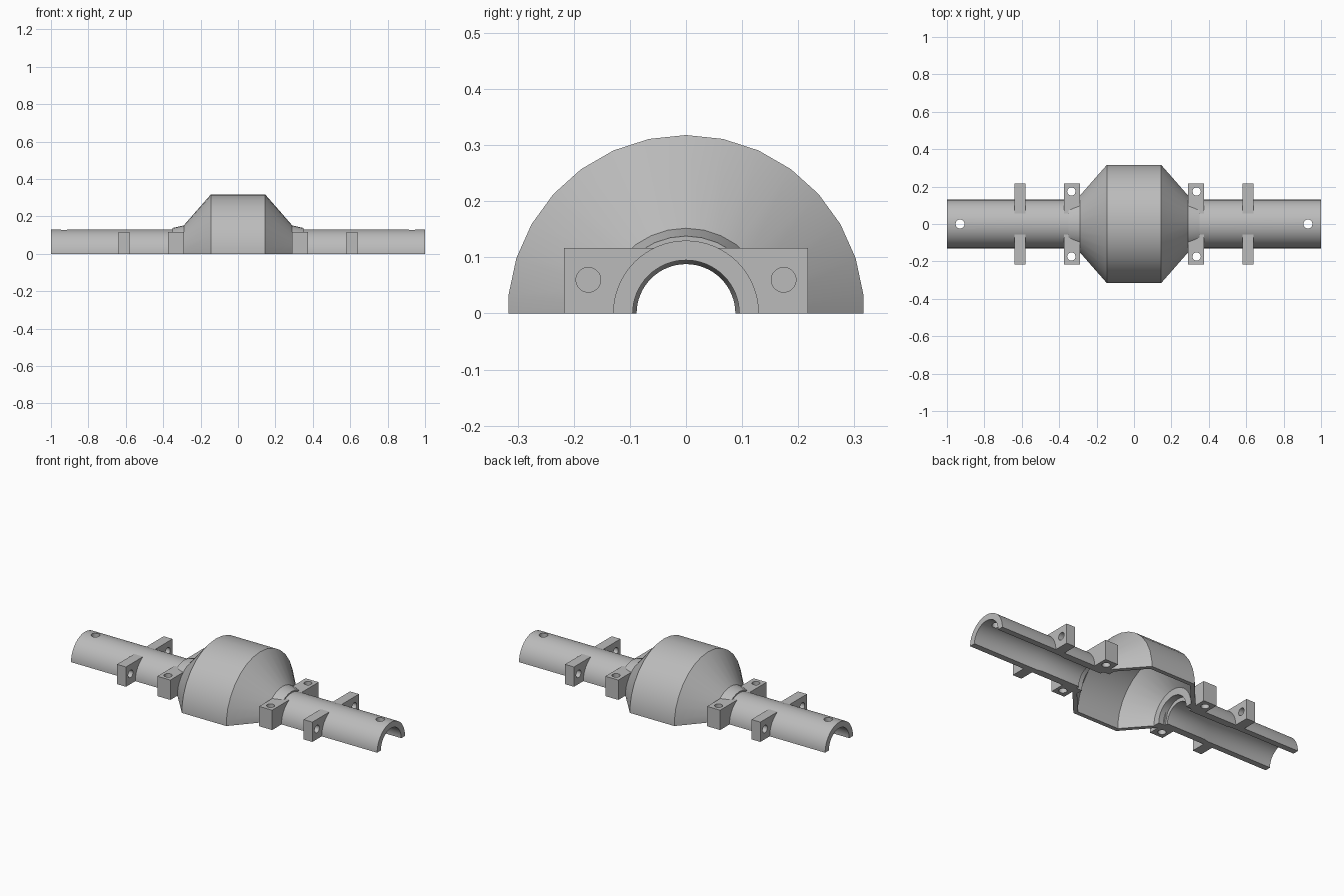
import bpy, bmesh
from math import sin, cos, pi, radians
from mathutils import Matrix, Vector

cube = bpy.data.objects.get("Cube")
if cube:
    bpy.data.objects.remove(cube)

# Single metal colour
metal = bpy.data.materials.new("cast grey metal")
metal.use_nodes = True
GREY = (0.5, 0.5, 0.5, 1)
metal.diffuse_color = GREY
metal.node_tree.nodes["Principled BSDF"].inputs["Base Color"].default_value = GREY


def make_object(name, bm):
    bmesh.ops.recalc_face_normals(bm, faces=bm.faces)
    mesh = bpy.data.meshes.new(name)
    bm.to_mesh(mesh)
    bm.free()
    mesh.materials.append(metal)
    obj = bpy.data.objects.new(name, mesh)
    bpy.context.collection.objects.link(obj)
    return obj


def half_revolve(name, profile, segments):
    """Sweep a closed (x, radius) profile over the upper half turn about x."""
    bm = bmesh.new()
    step = 2 * pi / segments
    inner = int((pi / 2 - 1e-4) / step)
    stations = [(k * step, 1) for k in range(-inner, inner + 1)]
    # the last chord is cut flat where it meets the split plane
    left = pi / 2 - inner * step
    end = cos(step / 2) / cos(left - step / 2)
    stations = [(-pi / 2, end)] + stations + [(pi / 2, end)]
    rings = [[bm.verts.new((x, r * f * sin(a), r * f * cos(a))) for x, r in profile]
             for a, f in stations]
    n = len(profile)
    for a, b in zip(rings, rings[1:]):
        for i in range(n):
            j = (i + 1) % n
            bm.faces.new((a[i], a[j], b[j], b[i]))
    bm.faces.new(rings[0])
    bm.faces.new(rings[-1])
    return make_object(name, bm)


def extrude_x(name, outline, x0, x1):
    """Extrude a (y, z) outline from x0 to x1."""
    bm = bmesh.new()
    face = bm.faces.new([bm.verts.new((x0, y, z)) for y, z in outline])
    geom = bmesh.ops.extrude_face_region(bm, geom=[face])["geom"]
    moved = [v for v in geom if isinstance(v, bmesh.types.BMVert)]
    bmesh.ops.translate(bm, verts=moved, vec=(x1 - x0, 0, 0))
    return make_object(name, bm)


def drill(obj, centre, radius, length, axis):
    bm = bmesh.new()
    turn = Matrix.Rotation(pi / 2, 4, 'Y') if axis == 'X' else Matrix()
    bmesh.ops.create_cone(bm, cap_ends=True, segments=32, radius1=radius, radius2=radius,
                          depth=length, matrix=Matrix.Translation(Vector(centre)) @ turn)
    cutter = make_object("drill_cutter", bm)
    cutter.hide_render = True
    mod = obj.modifiers.new("hole", 'BOOLEAN')
    mod.operation = 'DIFFERENCE'
    mod.solver = 'EXACT'
    mod.object = cutter
    select(obj)
    bpy.ops.object.modifier_apply(modifier=mod.name)
    bpy.data.objects.remove(cutter)


def select(obj):
    bpy.ops.object.select_all(action='DESELECT')
    obj.select_set(True)
    bpy.context.view_layer.objects.active = obj


def smooth(obj):
    select(obj)
    bpy.ops.object.shade_smooth_by_angle(angle=radians(25))


# Hollow central housing with tapered collars
outer = [(0.145, 0.318), (0.29, 0.152), (0.35, 0.138)]
cavity = [(0.35, 0.128), (0.26, 0.128), (0.26, 0.15), (0.135, 0.293)]
right_half = outer + cavity
housing = half_revolve(
    "central_housing",
    [(-x, r) for x, r in reversed(outer)] + outer + cavity
    + [(-x, r) for x, r in reversed(cavity)], 30)
smooth(housing)

# Lug section: hugs the tube wall without entering the bore
lug = [(0.105, 0), (0.217, 0), (0.217, 0.117), (0.05, 0.117), (0.085, 0.075)]

for side, s in (("left", 1), ("right", -1)):
    # Half tube with a stepped bore and a counterbore at the housing
    tube = half_revolve(side + "_axle_tube", [(s * x, r) for x, r in (
        (0.26, 0.13), (1, 0.13), (1, 0.095), (0.58, 0.095), (0.55, 0.088),
        (0.3, 0.088), (0.3, 0.11), (0.26, 0.11))], 64)
    drill(tube, (s * 0.93, 0, 0.12), 0.024, 0.16, 'Z')
    smooth(tube)

    for end, e in (("front", -1), ("back", 1)):
        outline = [(e * y, z) for y, z in lug]
        inner_lug = extrude_x(f"{side}_{end}_inner_lug", outline, s * 0.29, s * 0.375)
        drill(inner_lug, (s * 0.335, e * 0.174, 0.06), 0.022, 0.3, 'Z')
        smooth(inner_lug)
        outer_lug = extrude_x(f"{side}_{end}_outer_lug", outline, s * 0.58, s * 0.638)
        drill(outer_lug, (s * 0.61, e * 0.174, 0.06), 0.022, 0.3, 'X')
        smooth(outer_lug)
